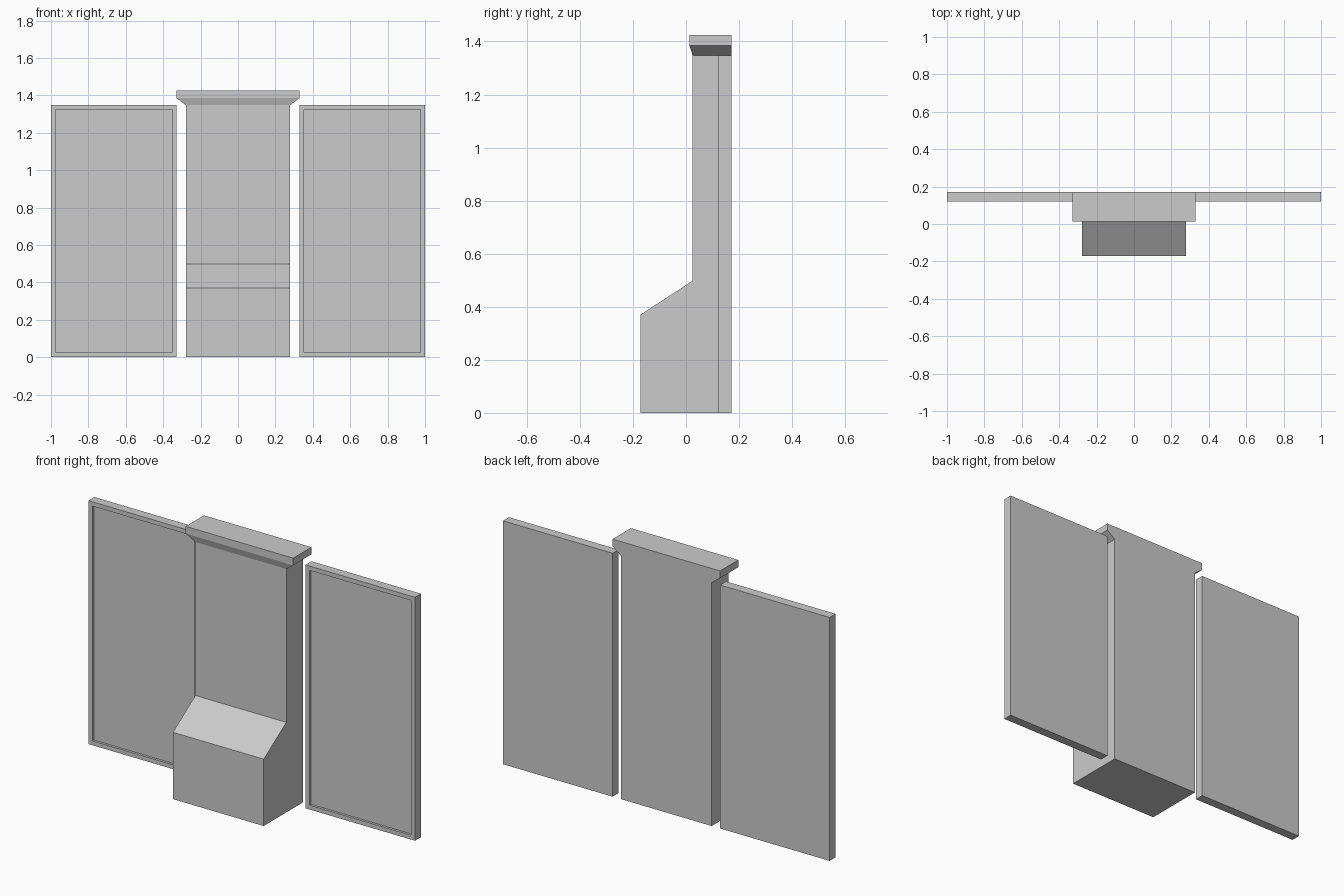
import bpy, bmesh
from mathutils import Vector

if "Cube" in bpy.data.objects:
    bpy.data.objects.remove(bpy.data.objects["Cube"])

BACK = 0.172
HEIGHT = 1.347


def finish(bm, name):
    bmesh.ops.recalc_face_normals(bm, faces=bm.faces[:])
    mesh = bpy.data.meshes.new(name)
    bm.to_mesh(mesh)
    bm.free()
    obj = bpy.data.objects.new(name, mesh)
    bpy.context.collection.objects.link(obj)
    return obj


def pick(bm, direction):
    """Outermost face looking along a direction."""
    d = Vector(direction)
    bm.normal_update()
    faces = [f for f in bm.faces if f.normal.dot(d) > 0.99]
    return max(faces, key=lambda f: f.calc_center_median().dot(d))


def extrude(bm, face, offset):
    face = bmesh.ops.extrude_discrete_faces(bm, faces=[face])["faces"][0]
    bmesh.ops.translate(bm, verts=face.verts[:], vec=offset)
    return face


# Central pillar: side profile extruded across the width
half, cap_half = 0.278, 0.329
profile = [(-BACK, 0), (BACK, 0), (BACK, HEIGHT), (0.025, HEIGHT),
           (0.025, 0.498), (-BACK, 0.37)]
bm = bmesh.new()
side = bm.faces.new([bm.verts.new((-half, y, z)) for y, z in profile])
ext = bmesh.ops.extrude_face_region(bm, geom=[side], use_keep_orig=True)["geom"]
bmesh.ops.translate(bm, verts=[v for v in ext if isinstance(v, bmesh.types.BMVert)],
                    vec=(2 * half, 0, 0))
bmesh.ops.recalc_face_normals(bm, faces=bm.faces[:])

# Flared cap grown from the pillar top, flush at the back
top = extrude(bm, pick(bm, (0, 0, 1)), (0, 0, 0.038))
for v in top.verts:
    v.co.x *= cap_half / half
    if v.co.y < 0.1:
        v.co.y = 0.013
extrude(bm, top, (0, 0, 0.04))
finish(bm, "pillar")

# Side panels with a shallow framed recess on the front
width, front = 1 - cap_half, 0.12
for name, s in (("left_panel", -1), ("right_panel", 1)):
    bm = bmesh.new()
    bmesh.ops.create_cube(bm, size=1)
    bmesh.ops.scale(bm, verts=bm.verts[:], vec=(width, BACK - front, HEIGHT))
    bmesh.ops.translate(bm, verts=bm.verts[:],
                        vec=(s * (1 + cap_half) / 2, (BACK + front) / 2, HEIGHT / 2))
    face = pick(bm, (0, -1, 0))
    bmesh.ops.inset_region(bm, faces=[face], thickness=0.024, use_even_offset=True)
    extrude(bm, face, (0, 0.013, 0))
    finish(bm, name)
